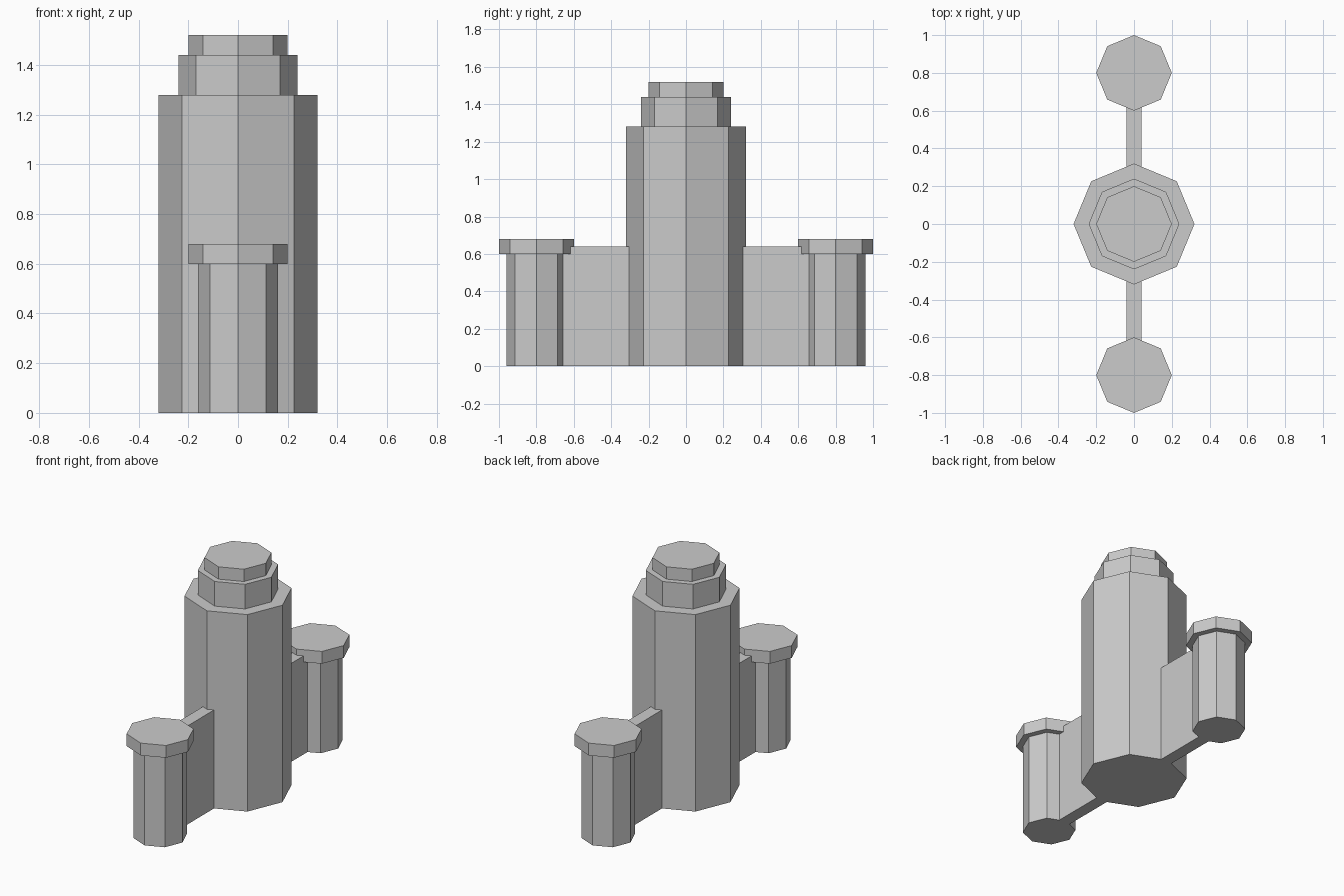
import bpy

if "Cube" in bpy.data.objects:
    bpy.data.objects.remove(bpy.data.objects["Cube"])

SIDES = 8


def prism(name, radius, z0, z1, y=0.0):
    # Octagonal drum with corners on the x and y axes
    bpy.ops.mesh.primitive_cylinder_add(vertices=SIDES, radius=radius, depth=z1 - z0,
                                        location=(0, y, (z0 + z1) / 2))
    bpy.context.object.name = name


def box(name, x0, x1, y0, y1, z0, z1):
    bpy.ops.mesh.primitive_cube_add(size=1, location=((x0 + x1) / 2, (y0 + y1) / 2, (z0 + z1) / 2))
    ob = bpy.context.object
    ob.name = name
    ob.scale = (x1 - x0, y1 - y0, z1 - z0)
    bpy.ops.object.transform_apply(location=False, rotation=False, scale=True)


# Central stepped tower
prism("main_tower", 0.32, 0.0, 1.28)
prism("tower_collar", 0.24, 1.28, 1.44)
prism("tower_cap", 0.20, 1.44, 1.52)

# Front and back turrets with connecting walls
for label, s in (("front", -1), ("back", 1)):
    prism(label + "_turret", 0.16, 0.0, 0.60, s * 0.8)
    prism(label + "_turret_cap", 0.20, 0.60, 0.68, s * 0.8)
    ya, yb = sorted((s * 0.29, s * 0.67))
    box(label + "_wall", -0.04, 0.04, ya, yb, 0.0, 0.64)
